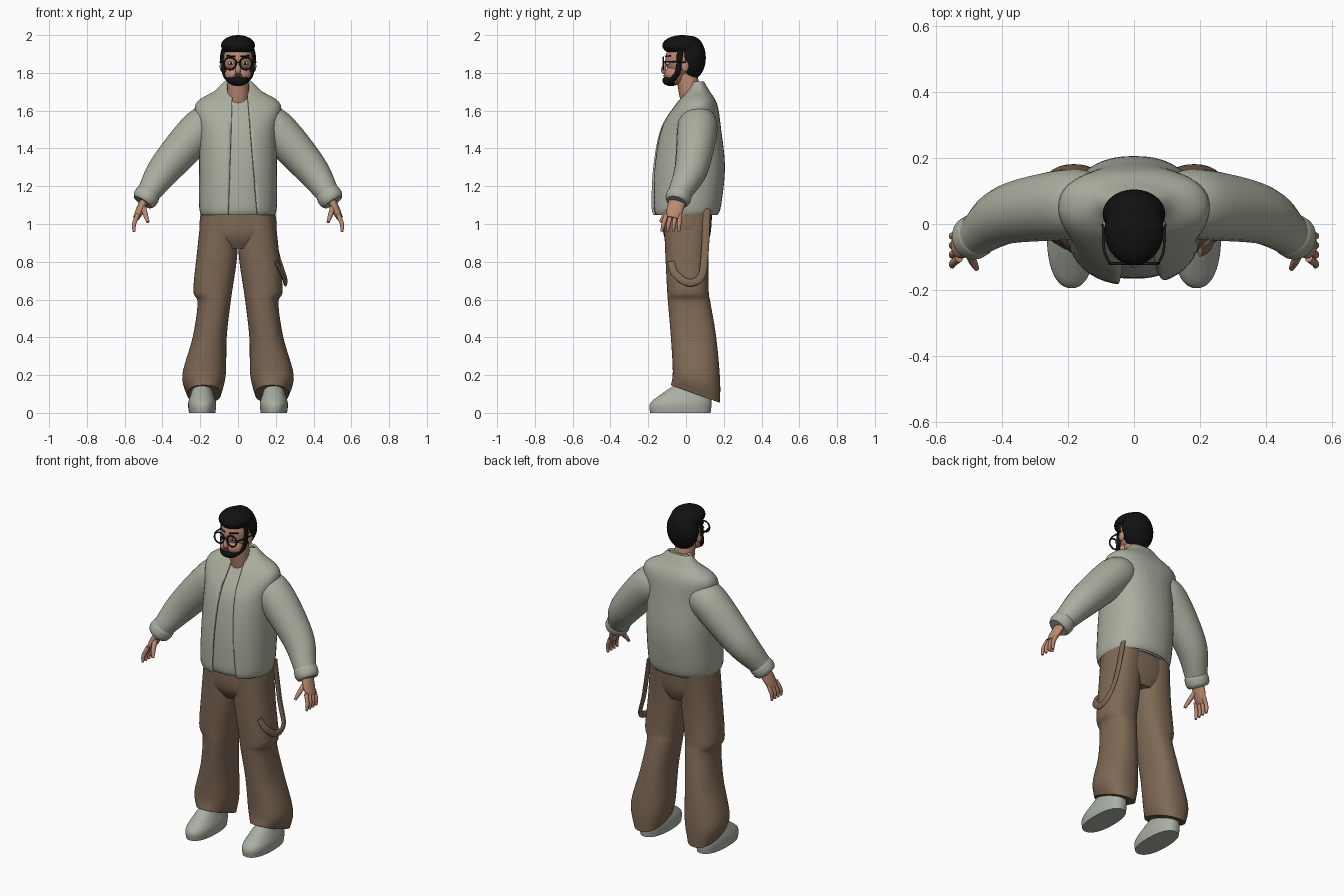
import bpy, bmesh, math
from mathutils import Vector, Matrix

cube = bpy.data.objects.get("Cube")
if cube:
    bpy.data.objects.remove(cube, do_unlink=True)


def material(name, red, green, blue):
    mat = bpy.data.materials.new(name)
    mat.use_nodes = True
    mat.diffuse_color = (red, green, blue, 1)
    shader = mat.node_tree.nodes["Principled BSDF"]
    shader.inputs["Base Color"].default_value = (red, green, blue, 1)
    return mat


SAGE = material("sage fabric", .4, .42, .34)
BROWN = material("brown canvas", .21, .14, .09)
SKIN = material("skin", .5, .25, .17)
BLACK = material("black hair", .006, .006, .006)
FRAME = material("black frame", .012, .012, .012)
SHOE = material("pale shoe", .4, .43, .37)
WHITE = material("eye white", .65, .62, .58)
LIP = material("lip", .36, .13, .1)


def finish(name, bm, mat):
    bmesh.ops.recalc_face_normals(bm, faces=bm.faces[:])
    mesh = bpy.data.meshes.new(name)
    bm.to_mesh(mesh)
    bm.free()
    mesh.materials.append(mat)
    part = bpy.data.objects.new(name, mesh)
    bpy.context.collection.objects.link(part)
    bpy.ops.object.select_all(action='DESELECT')
    part.select_set(True)
    bpy.context.view_layer.objects.active = part
    bpy.ops.object.shade_smooth_by_angle(angle=math.radians(50))
    return part


def spline(rows, steps=6):
    """Smooth rows of numbers with a Catmull-Rom curve."""
    smooth = []
    last = len(rows) - 1
    for i in range(last):
        before, start, end, after = (rows[min(max(j, 0), last)] for j in range(i - 1, i + 3))
        for step in range(steps):
            t = step / steps
            smooth.append([b + t * (c - a + t * (2 * a - 5 * b + 4 * c - d
                                                 + t * (3 * b - a - 3 * c + d))) / 2
                           if t else b
                           for a, b, c, d in zip(before, start, end, after)])
            # the linear and higher terms share the half weight
    return smooth + [list(rows[-1])]


def circle(sides, power):
    for j in range(sides):
        angle = math.tau * j / sides
        c, s = math.cos(angle), math.sin(angle)
        yield math.copysign(abs(c) ** (2 / power), c), math.copysign(abs(s) ** (2 / power), s)


def bridge(loops, caps=True):
    bm = bmesh.new()
    rings = [[bm.verts.new(co) for co in loop] for loop in loops]
    for low, high in zip(rings, rings[1:]):
        for j in range(len(low)):
            bm.faces.new((low[j - 1], low[j], high[j], high[j - 1]))
    if caps:
        bm.faces.new(rings[0])
        bm.faces.new(rings[-1])
    return bm


def ring(z, half, front, back, middle=0, tilt=0):
    return z, half, front, back, middle, tilt


def loft(rings, mirror=1, inset=0, caps=True):
    """Stack rounded-box rings; tilt lowers the back of a ring."""
    loops = []
    for z, half, front, back, middle, tilt in spline(rings):
        depth = (back - front) / 2
        loops.append([(mirror * (middle + (half - inset) * c),
                       (front + back) / 2 + (depth - inset) * s,
                       z - tilt * depth * s) for c, s in circle(48, 2.3)])
    return bridge(loops, caps)


def tube(name, rows, mat, mirror=1, flat=1, side=(0, 1, 0)):
    """Sweep an ellipse along points given as x, y, z, radius."""
    rows = spline(rows)
    points = [Vector((mirror * x, y, z)) for x, y, z, radius in rows]
    loops = []
    for i, point in enumerate(points):
        along = points[min(i + 1, len(points) - 1)] - points[max(i - 1, 0)]
        u = Vector(side).cross(along).normalized() * rows[i][-1]
        v = along.normalized().cross(u) * flat
        loops.append([point + u * c + v * s for c, s in circle(20, 2)])
    return finish(name, bridge(loops), mat)


def ball(name, centre, size, mat):
    bm = bmesh.new()
    bmesh.ops.create_uvsphere(bm, u_segments=28, v_segments=18, radius=1,
                              matrix=Matrix.Translation(centre) @ Matrix.Diagonal((*size, 1)))
    return finish(name, bm, mat)


# Torso: an inner shirt and an open jacket shell that share one profile
torso = [ring(z=1.05, half=.19, front=-.17, back=.16),
         ring(z=1.1, half=.2, front=-.18, back=.18),
         ring(z=1.3, half=.2, front=-.17, back=.2),
         ring(z=1.5, half=.2, front=-.13, back=.18),
         ring(z=1.63, half=.22, front=-.05, back=.16),
         ring(z=1.7, half=.12, front=.01, back=.12),
         ring(z=1.75, half=.07, front=.04, back=.09)]
finish("shirt", loft(torso, inset=.014), SAGE)

# Cut the slanted front opening of the jacket between two planes
bm = loft(torso, caps=False)
cuts = []
for top, bottom in ((-.03, -.05), (.05, .1)):
    point, normal = Vector((top, 0, 1.67)), Vector((.6, 0, bottom - top))
    bmesh.ops.bisect_plane(bm, geom=bm.verts[:] + bm.edges[:] + bm.faces[:],
                           plane_co=point, plane_no=normal)
    cuts.append((point, normal))
opening = []
for face in bm.faces:
    centre = face.calc_center_median()
    left, right = ((centre - point).dot(normal) for point, normal in cuts)
    if centre.y < .04 and left > 0 > right:
        opening.append(face)
bmesh.ops.delete(bm, geom=opening, context='FACES')
jacket = finish("jacket", bm, SAGE)
cloth = jacket.modifiers.new("cloth thickness", 'SOLIDIFY')
cloth.thickness, cloth.offset = .012, 0

# Profiles of the paired clothing parts
sleeve = [(.12, .06, 1.54, .09), (.2, .06, 1.5, .107), (.38, .03, 1.3, .09),
          (.47, -.03, 1.17, .064), (.49, -.04, 1.14, .06)]
cuff = [(.468, -.03, 1.17, .06), (.478, -.035, 1.155, .067), (.495, -.045, 1.13, .066),
        (.505, -.05, 1.115, .055)]
leg = [ring(z=1.1, half=.095, front=-.12, back=.14, middle=.095),
       ring(z=.85, half=.107, front=-.11, back=.12, middle=.11),
       ring(z=.65, half=.103, front=-.1, back=.12, middle=.133),
       ring(z=.58, half=.087, front=-.095, back=.13, middle=.127),
       ring(z=.4, half=.09, front=-.08, back=.16, middle=.15),
       ring(z=.2, half=.115, front=-.07, back=.18, middle=.18, tilt=.15),
       ring(z=.1, half=.09, front=-.08, back=.18, middle=.18, tilt=.36)]
shoe = [ring(z=0, half=.07, front=-.19, back=.13, middle=.19),
        ring(z=.05, half=.074, front=-.19, back=.135, middle=.19),
        ring(z=.1, half=.06, front=-.13, back=.13, middle=.19),
        ring(z=.16, half=.04, front=-.04, back=.12, middle=.19)]
hips = [ring(z=.87, half=.1, front=-.08, back=.1),
        ring(z=.95, half=.2, front=-.12, back=.13),
        ring(z=1.1, half=.19, front=-.12, back=.14)]
finish("trouser_hips", loft(hips), BROWN)

# Hanging strap on the left hip
tube("hip_strap", [(.17, .11, 1.08, .02), (.21, .1, .85, .02), (.25, .08, .72, .02),
                   (.25, .01, .69, .02), (.23, -.06, .74, .02), (.2, -.08, .8, .02)],
     BROWN, flat=.4, side=(1, 0, 0))

# Head, neck and hair masses
tube("neck", [(0, .04, 1.6, .058), (0, .02, 1.7, .058), (0, 0, 1.8, .055)], SKIN, side=(1, 0, 0))
ball("skull", (0, -.01, 1.87), (.083, .1, .1), SKIN)
ball("jaw", (0, -.06, 1.79), (.07, .055, .055), SKIN)
tube("nose", [(0, -.1, 1.87, .006), (0, -.12, 1.82, .012), (0, -.115, 1.8, .01)],
     SKIN, flat=1.2, side=(1, 0, 0))
ball("hair_crown", (0, -.02, 1.945), (.09, .105, .055), BLACK)
ball("hair_back", (0, .03, 1.88), (.095, .075, .115), BLACK)
ball("chin_beard", (0, -.08, 1.76), (.055, .045, .03), BLACK)
ball("mouth", (0, -.112, 1.785), (.024, .01, .004), LIP)
ball("glasses_bridge", (0, -.12, 1.857), (.012, .004, .004), FRAME)

for mirror, side in ((1, "left"), (-1, "right")):
    # Clothing
    tube(side + "_sleeve", sleeve, SAGE, mirror)
    tube(side + "_cuff", cuff, SAGE, mirror)
    finish(side + "_trouser_leg", loft(leg, mirror), BROWN)
    finish(side + "_shoe", loft(shoe, mirror), SHOE)

    # Hand with four spread fingers and a thumb
    tube(side + "_palm", [(.49, -.04, 1.14, .022), (.52, -.06, 1.07, .022), (.54, -.07, 1.03, .016)],
         SKIN, mirror, flat=2)
    for i in range(4):
        spread = i - 1.5
        tube(f"{side}_finger_{i + 1}",
             [(.53, spread * .024 - .068, 1.05, .012), (.55, spread * .028 - .078, 1, .011),
              (.55, spread * .03 - .083, .96, .007)], SKIN, mirror)
    tube(side + "_thumb", [(.505, -.07, 1.1, .014), (.49, -.11, 1.05, .013), (.477, -.135, 1.01, .008)],
         SKIN, mirror)

    # Facial hair, ears and eyes
    tube(side + "_sideburn", [(.076, -.03, 1.92, .018), (.075, -.045, 1.8, .014), (.04, -.09, 1.76, .02)],
         BLACK, mirror, flat=.7, side=(1, 0, 0))
    tube(side + "_moustache", [(0, -.116, 1.799, .004), (.04, -.1, 1.78, .004)],
         BLACK, mirror, side=(0, 0, 1))
    tube(side + "_eyebrow", [(.015, -.108, 1.888, .004), (.06, -.082, 1.89, .004)],
         BLACK, mirror, side=(0, 0, 1))
    ball(side + "_ear", (mirror * .085, -.005, 1.835), (.012, .02, .03), SKIN)
    ball(side + "_eye", (mirror * .037, -.095, 1.852), (.017, .013, .009), WHITE)
    ball(side + "_iris", (mirror * .037, -.105, 1.852), (.007, .005, .007), FRAME)

    # Glasses
    bpy.ops.mesh.primitive_torus_add(major_radius=.032, minor_radius=.0045, minor_segments=8,
                                     location=(mirror * .042, -.12, 1.85),
                                     rotation=(math.pi / 2, 0, 0))
    rim = bpy.context.object
    rim.name = side + "_glasses_rim"
    rim.data.materials.append(FRAME)
    bpy.ops.object.shade_smooth()
    tube(side + "_glasses_temple", [(.074, -.118, 1.858, .004), (.09, -.08, 1.86, .004),
                                    (.094, 0, 1.855, .004)], FRAME, mirror, side=(0, 0, 1))
